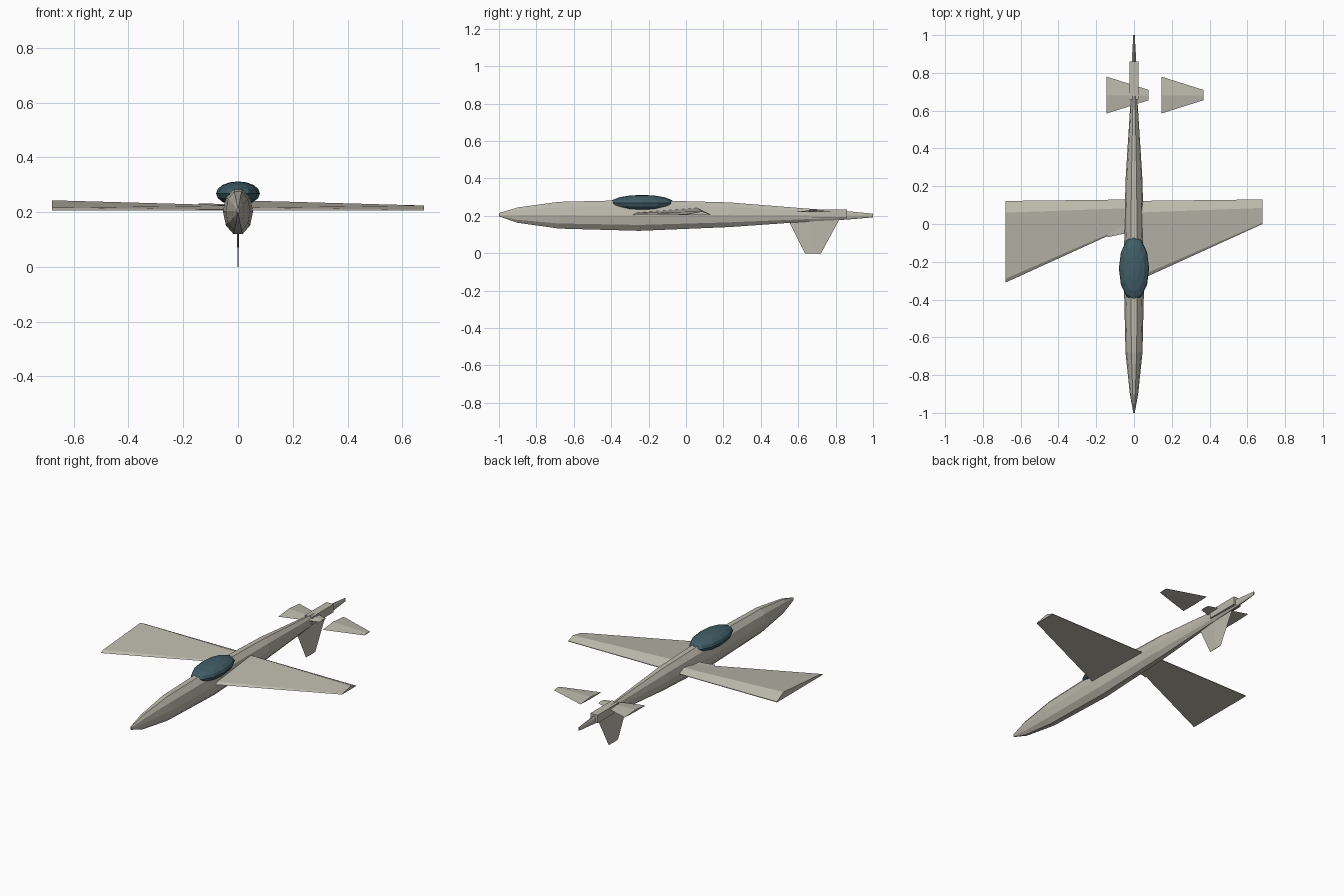
import bpy, bmesh, math

if "Cube" in bpy.data.objects:
    bpy.data.objects.remove(bpy.data.objects["Cube"])


def material(name, color):
    m = bpy.data.materials.new(name)
    m.diffuse_color = (*color, 1)
    m.use_nodes = True
    m.node_tree.nodes["Principled BSDF"].inputs["Base Color"].default_value = m.diffuse_color
    return m


paint = material("olive_paint", (0.50, 0.48, 0.41))
glass = material("dark_glass", (0.05, 0.11, 0.13))


def loft(name, rings, mat=paint):
    """Bridge equal-length rings of points and cap both ends."""
    bm = bmesh.new()
    vs = [[bm.verts.new(p) for p in r] for r in rings]
    n = len(rings[0])
    for a, b in zip(vs, vs[1:]):
        for i in range(n):
            j = (i + 1) % n
            bm.faces.new((a[i], a[j], b[j], b[i]))
    bm.faces.new(vs[0])
    bm.faces.new(vs[-1])
    bmesh.ops.recalc_face_normals(bm, faces=bm.faces)
    me = bpy.data.meshes.new(name)
    bm.to_mesh(me)
    bm.free()
    me.materials.append(mat)
    ob = bpy.data.objects.new(name, me)
    bpy.context.collection.objects.link(ob)
    return ob


def oval(y, half_w, bottom, top, sides=10):
    mid, h = (bottom + top) / 2, (top - bottom) / 2 / math.sin(math.radians(72))
    return [(half_w * math.cos(i * math.tau / sides), y,
             mid + h * math.sin(i * math.tau / sides)) for i in range(sides)]


# Fuselage: y, half width, bottom, top
stations = [(-1, .004, .197, .215), (-.9, .022, .163, .245), (-.68, .045, .132, .275),
            (-.25, .055, .12, .285), (.23, .045, .14, .272), (.66, .018, .170, .238),
            (.86, .012, .180, .225), (1, .004, .192, .212)]
loft("fuselage", [oval(*s) for s in stations])

# Tail housing
loft("tail_housing", [[(x, y, z) for x, z in
     ((-.023, .188), (.023, .188), (.023, .235), (-.023, .235))] for y in (.66, .86)])

# Wings: both are the same panel, each tapering toward +x
root = [(-.31, .205), (-.29, .216), (.06, .243), (.122, .209), (.122, .205)]
tip = [(0, .205), (.006, .209), (.085, .224), (.13, .208), (.13, .205)]
for name, x in (("right_wing", 0), ("left_wing", -.68)):
    loft(name, [[(x, y, z) for y, z in root], [(x + .68, y, z) for y, z in tip]])

# Small fairing at the left wing joint
loft("wing_fairing", [[(x, y, z) for y, z in ((f, .206), (f, .210), (.1, .215), (.1, .206))]
                      for x, f in ((-.14, -.07), (0, -.04))])

# Tailplanes: same panel, also tapering toward +x
for name, x in (("right_tailplane", .145), ("left_tailplane", -.145)):
    loft(name, [[(x, .585, .221), (x, .68, .232), (x, .78, .224), (x, .68, .220)],
                [(x + .222, .655, .221), (x + .222, .68, .226),
                 (x + .222, .71, .222), (x + .222, .68, .220)]])

# Ventral fin
loft("ventral_fin", [[(0, .54, .19), (.004, .68, .19), (0, .825, .19), (-.004, .68, .19)],
                     [(0, .635, 0), (.002, .68, 0), (0, .722, 0), (-.002, .68, 0)]])

# Canopy
bpy.ops.mesh.primitive_uv_sphere_add(segments=12, ring_count=8, radius=1,
                                     location=(0, -.235, .268))
canopy = bpy.context.object
canopy.name = "canopy"
canopy.scale = (.08, .172, .044)
canopy.data.materials.append(glass)
